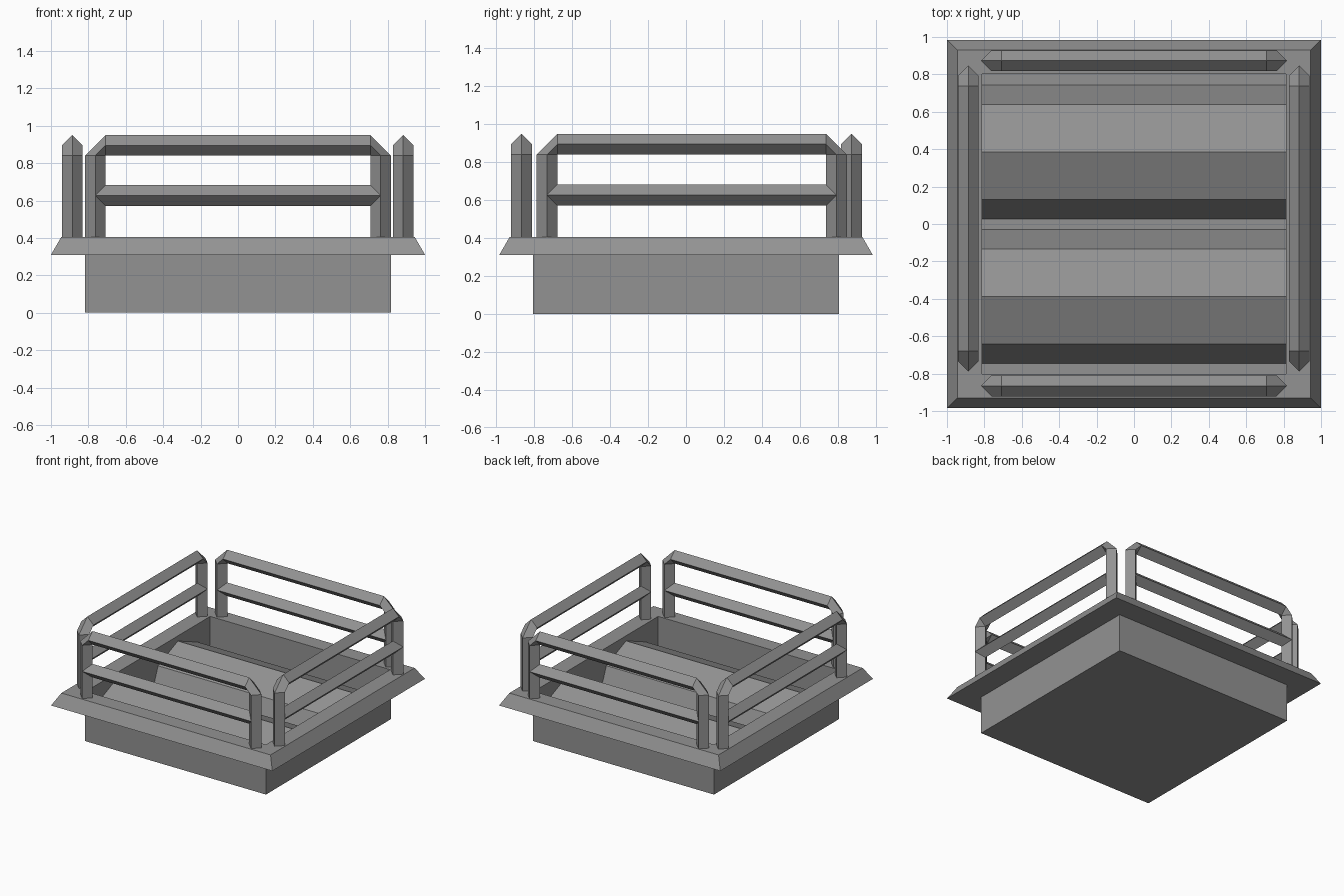
import bpy, bmesh, math
from mathutils import Matrix, Vector

if "Cube" in bpy.data.objects:
    bpy.data.objects.remove(bpy.data.objects["Cube"], do_unlink=True)

grey = bpy.data.materials.new("metal grey")
grey.use_nodes = True
COLOR = (0.29, 0.29, 0.29, 1)
grey.diffuse_color = COLOR
grey.node_tree.nodes["Principled BSDF"].inputs["Base Color"].default_value = COLOR


def loft(bm, rings):
    """Skin equal-sized point rings into a capped solid."""
    loops = [[bm.verts.new(p) for p in ring] for ring in rings]
    n = len(loops[0])
    for a, b in zip(loops, loops[1:]):
        for i in range(n):
            j = (i + 1) % n
            bm.faces.new((a[i], a[j], b[j], b[i]))
    bm.faces.new(loops[0][::-1])
    bm.faces.new(loops[-1])


def finish(bm, name, matrix=Matrix()):
    bmesh.ops.remove_doubles(bm, verts=bm.verts, dist=0.0005)
    bmesh.ops.recalc_face_normals(bm, faces=bm.faces)
    bm.transform(matrix)
    mesh = bpy.data.meshes.new(name)
    bm.to_mesh(mesh)
    bm.free()
    mesh.materials.append(grey)
    obj = bpy.data.objects.new(name, mesh)
    bpy.context.collection.objects.link(obj)
    return obj


# Thin-walled tray with a sloped flange around its rim
def rect(x, y, z):
    return [(-x, -y, z), (x, -y, z), (x, y, z), (-x, y, z)]


HX, HY, WALL = 0.817, 0.806, 0.004
RIM_LOW, RIM_TOP = 0.31, 0.405
bm = bmesh.new()
loft(bm, [rect(HX, HY, 0), rect(HX, HY, RIM_LOW),
          rect(1.0, 0.985, RIM_LOW), rect(0.945, 0.93, RIM_TOP),
          rect(HX - WALL, HY - WALL, RIM_TOP), rect(HX - WALL, HY - WALL, 0.006)])
finish(bm, "tray")

# Two half-octagon ducts lying across the tray
RADIUS = 0.36
for name, y in (("front_duct", -0.388), ("back_duct", 0.385)):
    bm = bmesh.new()
    arc = [(y + RADIUS * math.cos(k * math.pi / 4),
            0.003 + RADIUS * math.sin(k * math.pi / 4)) for k in range(5)]
    loft(bm, [[(x, p, z) for p, z in arc] for x in (-HX + 0.002, HX - 0.002)])
    finish(bm, name)

# Guard rails: diamond-section tube with clipped corners, plus a middle bar
R, TOP, MID = 0.055, 0.895, 0.627


def flat_ring(u, z, s):
    return [(u - s * R, 0, z), (u, R, z), (u + s * R, 0, z), (u, -R, z)]


def upright_ring(u, z):
    return [(u, 0, z + R), (u, R, z), (u, 0, z - R), (u, -R, z)]


def railing(name, half, location, angle):
    bm = bmesh.new()
    loft(bm, [flat_ring(-half, RIM_TOP - 0.003, 1), flat_ring(-half, TOP - R, 1),
              upright_ring(-half + R, TOP), upright_ring(half - R, TOP),
              flat_ring(half, TOP - R, -1), flat_ring(half, RIM_TOP - 0.003, -1)])
    loft(bm, [upright_ring(-half, MID), upright_ring(half, MID)])
    place = Matrix.Translation(Vector(location)) @ Matrix.Rotation(angle, 4, "Z")
    finish(bm, name, place)


railing("front_railing", 0.763, (0, -0.866, 0), 0)
railing("back_railing", 0.763, (0, 0.873, 0), 0)
railing("left_railing", 0.763, (0.883, 0.03, 0), math.pi / 2)
railing("right_railing", 0.763, (-0.886, 0.03, 0), math.pi / 2)
